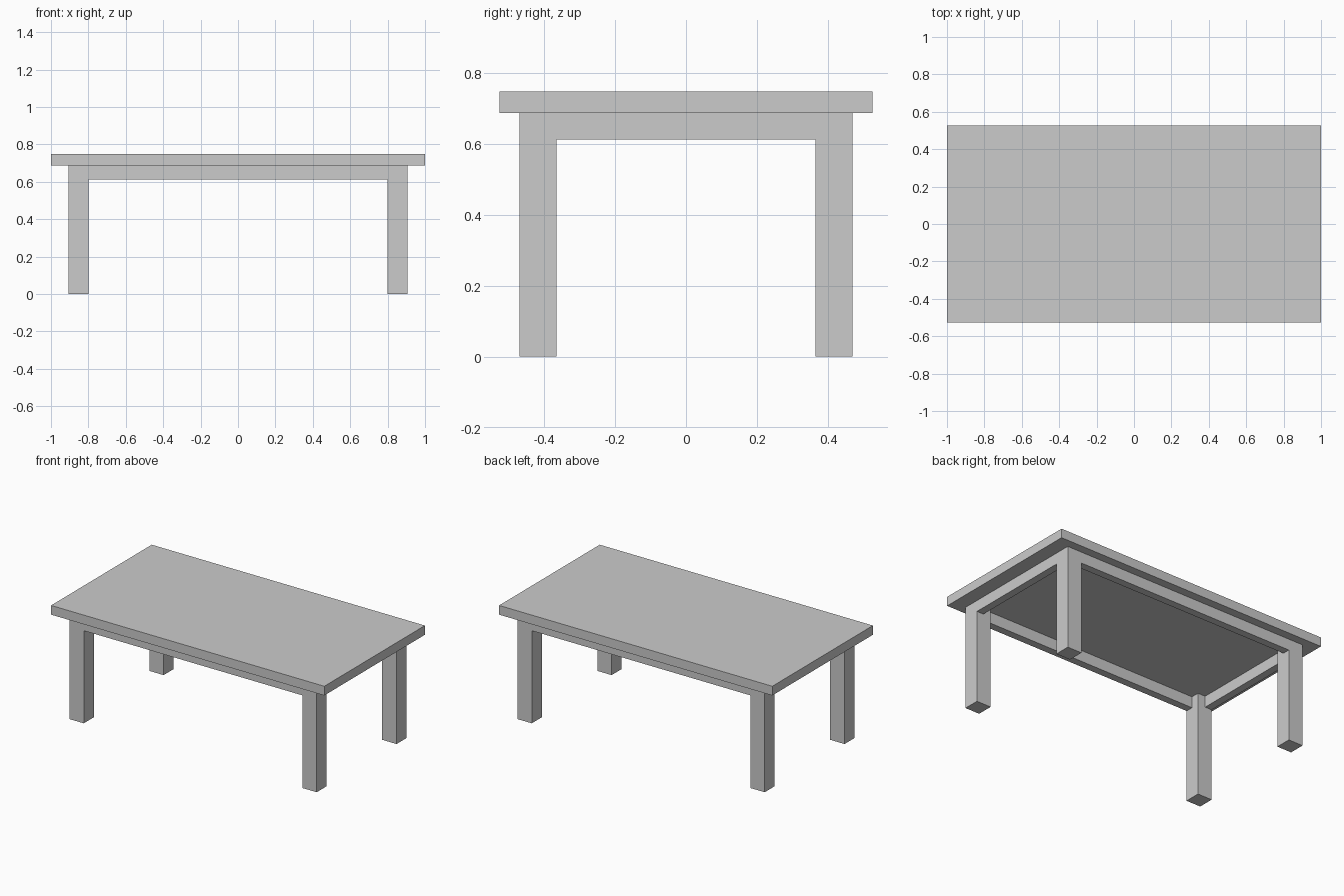
import bpy

if "Cube" in bpy.data.objects:
    bpy.data.objects.remove(bpy.data.objects["Cube"])

# Key dimensions
TOP_X, TOP_Y = 1.0, 0.526          # tabletop half sizes
TOP_Z0, TOP_Z1 = 0.687, 0.748      # tabletop underside and upper face
LEG_X, LEG_Y = 0.905, 0.47         # outer faces of the legs
LEG_W = 0.105
APRON_Z = 0.613                    # underside of the aprons
APRON_T = 0.05


def box(name, lo, hi):
    """Flat-faced box between two opposite corners."""
    centre = [(a + b) / 2 for a, b in zip(lo, hi)]
    bpy.ops.mesh.primitive_cube_add(size=1, location=centre)
    obj = bpy.context.object
    obj.name = name
    obj.scale = [b - a for a, b in zip(lo, hi)]
    bpy.ops.object.transform_apply(location=False, rotation=False, scale=True)
    return obj


# Tabletop
box("tabletop", (-TOP_X, -TOP_Y, TOP_Z0), (TOP_X, TOP_Y, TOP_Z1))

# Four square legs
for sx, side in ((-1, "left"), (1, "right")):
    for sy, end in ((-1, "front"), (1, "back")):
        cx, cy = sx * (LEG_X - LEG_W / 2), sy * (LEG_Y - LEG_W / 2)
        h = LEG_W / 2
        box(f"{end}_{side}_leg", (cx - h, cy - h, 0), (cx + h, cy + h, TOP_Z0))

# Aprons between the legs, flush with their outer faces
in_x, in_y = LEG_X - LEG_W, LEG_Y - LEG_W
h = APRON_T / 2
for s, name in ((-1, "front_apron"), (1, "back_apron")):
    c = s * (LEG_Y - h)
    box(name, (-in_x, c - h, APRON_Z), (in_x, c + h, TOP_Z0))
for s, name in ((-1, "left_apron"), (1, "right_apron")):
    c = s * (LEG_X - h)
    box(name, (c - h, -in_y, APRON_Z), (c + h, in_y, TOP_Z0))
